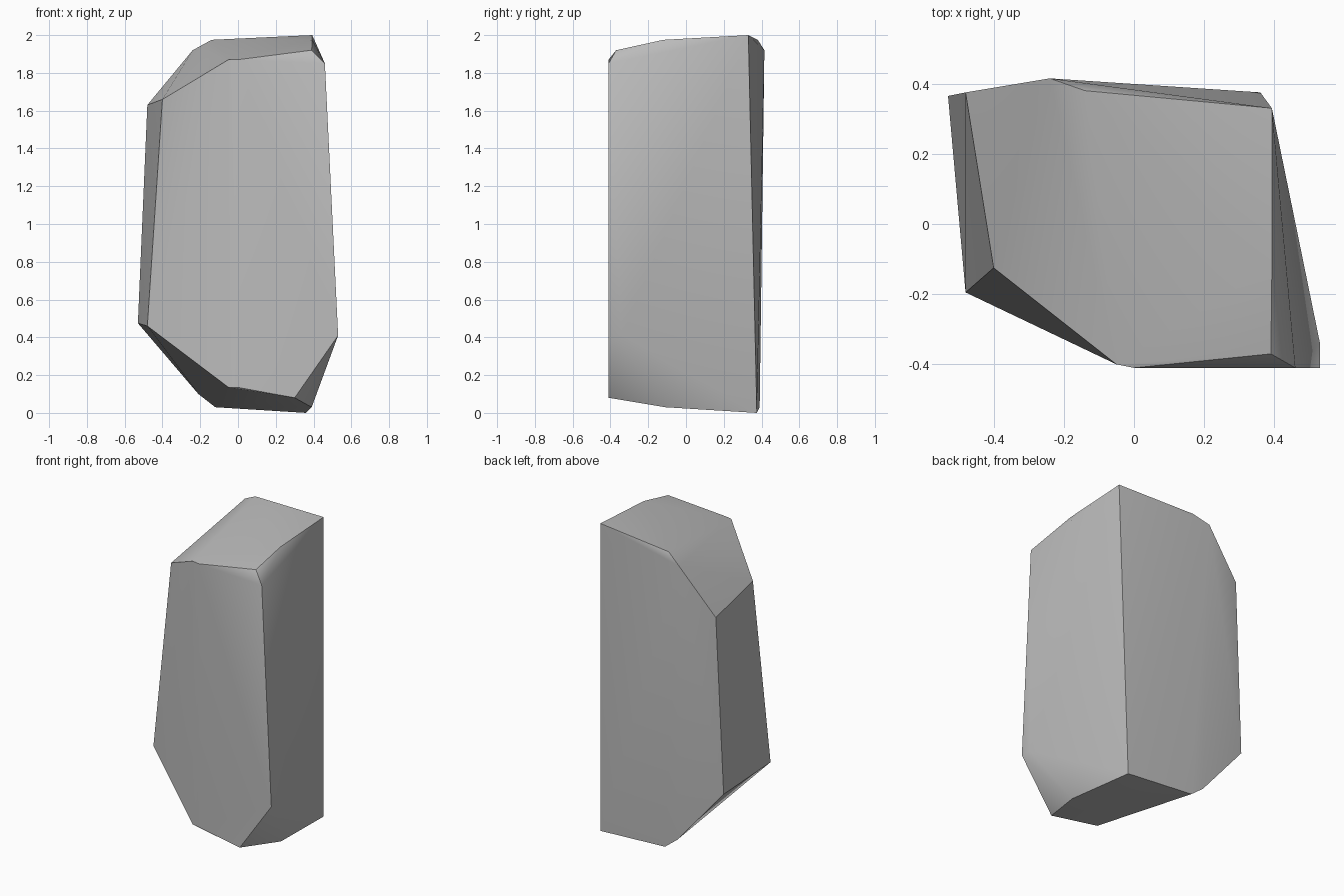
import bpy
import bmesh
import math

cube = bpy.data.objects.get("Cube")
if cube:
    bpy.data.objects.remove(cube, do_unlink=True)

# Stone colour
stone = bpy.data.materials.new("stone grey")
stone.use_nodes = True
grey = (0.5, 0.5, 0.5, 1)
stone.diffuse_color = grey
stone.node_tree.nodes["Principled BSDF"].inputs["Base Color"].default_value = grey

# Corners of the hewn block, wrapped in a convex hull
front = [(0.46, -0.41, 1.85), (0.53, -0.41, 0.41), (0.30, -0.41, 0.08),
         (0, -0.41, 0.135), (0, -0.41, 1.87), (-0.05, -0.40, 1.87), (-0.05, -0.40, 0.135)]
left_flank = [(0.53, -0.34, 0.41), (0.39, -0.11, 0.03)]
right_flank = [(-0.40, -0.125, 1.66), (-0.48, -0.195, 0.46),
               (-0.48, 0.375, 1.63), (-0.53, 0.365, 0.475)]
crown = [(0.393, 0.33, 2.0), (0.39, -0.37, 1.92), (0.393, -0.12, 1.975),
         (-0.24, 0.415, 1.92), (-0.14, 0.38, 1.975)]
foot = [(0.36, 0.375, 0), (-0.12, 0.39, 0.03), (-0.21, 0.39, 0.1)]

bm = bmesh.new()
for corner in front + left_flank + right_flank + crown + foot:
    bm.verts.new(corner)
hull = bmesh.ops.convex_hull(bm, input=bm.verts)
loose = [v for v in bm.verts if not v.link_faces]
bmesh.ops.delete(bm, geom=loose, context="VERTS")
bmesh.ops.dissolve_limit(bm, angle_limit=math.radians(1), verts=bm.verts, edges=bm.edges)
bmesh.ops.recalc_face_normals(bm, faces=bm.faces)

mesh = bpy.data.meshes.new("rock")
bm.to_mesh(mesh)
bm.free()
mesh.materials.append(stone)
rock = bpy.data.objects.new("rock", mesh)
bpy.context.collection.objects.link(rock)

# Soft shading across shallow bends, crisp edges elsewhere
bpy.ops.object.select_all(action="DESELECT")
rock.select_set(True)
bpy.context.view_layer.objects.active = rock
bpy.ops.object.shade_smooth_by_angle(angle=math.radians(32))
